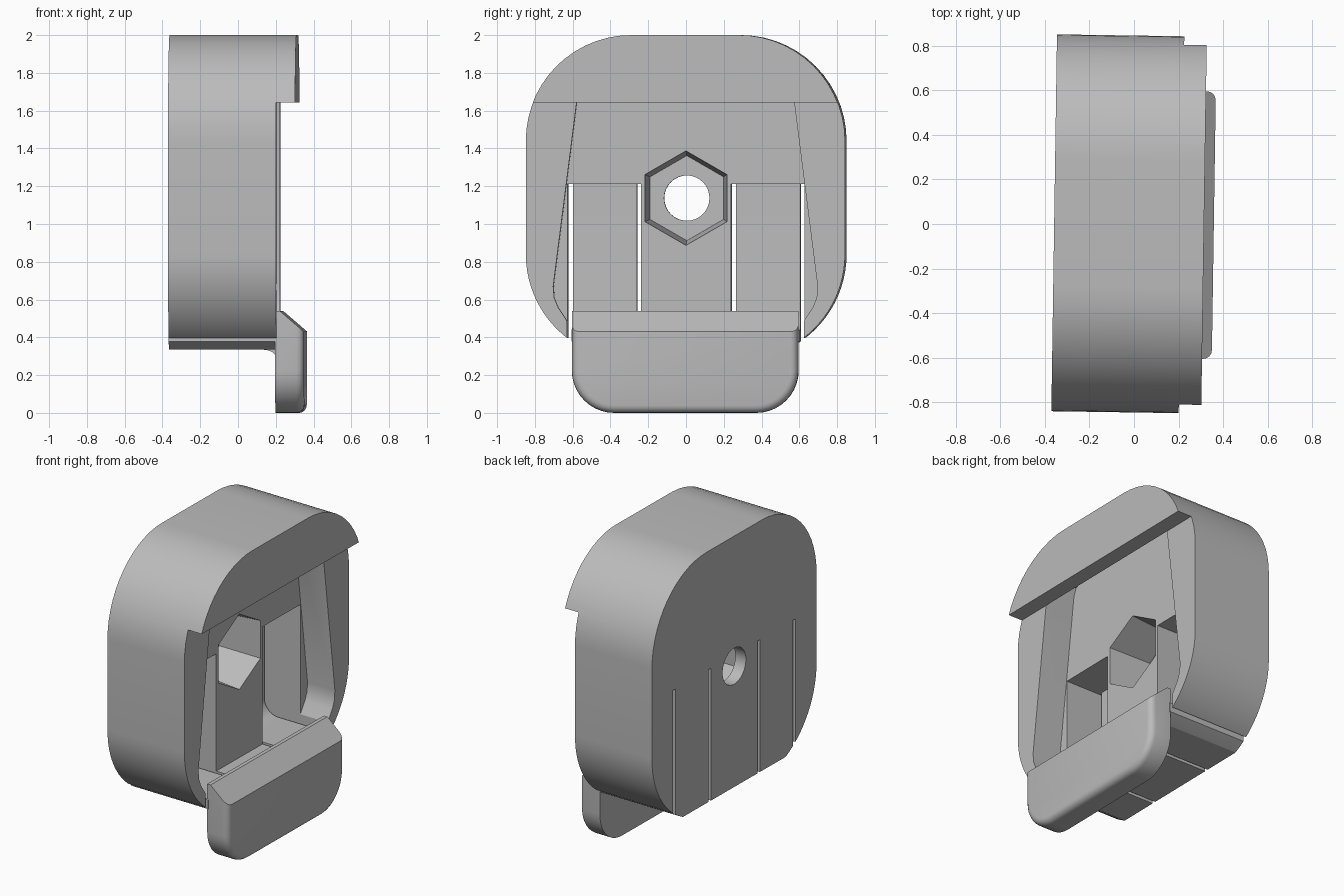
import bpy, bmesh, math
from mathutils import Vector, Matrix

if "Cube" in bpy.data.objects:
    bpy.data.objects.remove(bpy.data.objects["Cube"])

TILT = Matrix.Rotation(-0.015, 4, 'Z')   # whole piece sits slightly turned
BACK, FRONT, LIP, TAB = -0.358, 0.213, 0.314, 0.358
FLOOR, POCKET = 0.01, -0.24              # cavity depths
HOLE_Z, SLOT_TOP, SHELF, LIP_Z = 1.137, 1.213, 0.435, 1.642

grey = bpy.data.materials.new("plain grey")
grey.use_nodes = True
grey.diffuse_color = (0.5, 0.5, 0.5, 1)
grey.node_tree.nodes["Principled BSDF"].inputs["Base Color"].default_value = (0.5, 0.5, 0.5, 1)


def make_object(name, bm):
    bmesh.ops.recalc_face_normals(bm, faces=bm.faces)
    mesh = bpy.data.meshes.new(name)
    bm.to_mesh(mesh)
    bm.free()
    mesh.materials.append(grey)
    obj = bpy.data.objects.new(name, mesh)
    bpy.context.collection.objects.link(obj)
    return obj


def prism(points, a, b, axis='X', taper=1.0, pivot=(0, 0)):
    """Extrude a profile from a to b: (y, z) along x, or (x, z) along y."""
    bm = bmesh.new()
    rings = []
    for t, s in ((a, 1.0), (b, taper)):
        ring = []
        for u, v in points:
            u, v = pivot[0] + (u - pivot[0]) * s, pivot[1] + (v - pivot[1]) * s
            ring.append(bm.verts.new((t, u, v) if axis == 'X' else (u, t, v)))
        rings.append(ring)
        bm.faces.new(ring)
    for i in range(len(points)):
        j = (i + 1) % len(points)
        bm.faces.new((rings[0][i], rings[0][j], rings[1][j], rings[1][i]))
    bmesh.ops.recalc_face_normals(bm, faces=bm.faces)
    return bm


def arc(cy, cz, r, start, end, n=14):
    angles = [math.radians(start + (end - start) * i / n) for i in range(n + 1)]
    return [(cy + r * math.cos(t), cz + r * math.sin(t)) for t in angles]


def mirrored(half):
    """Close a right-hand half profile with its mirror image."""
    return half + [(-u, v) for u, v in reversed(half)]


def box(y0, y1, z0, z1):
    return [(y0, z0), (y1, z0), (y1, z1), (y0, z1)]


def circle(r, n, turn=0):
    return [(r * math.cos(turn + math.tau * i / n),
             HOLE_Z + r * math.sin(turn + math.tau * i / n)) for i in range(n)]


def cut(obj, bm):
    cutter = make_object("cutter", bm)
    cutter.hide_render = True
    mod = obj.modifiers.new("cut", 'BOOLEAN')
    mod.operation, mod.solver, mod.object = 'DIFFERENCE', 'EXACT', cutter
    bpy.context.view_layer.update()
    result = bpy.data.meshes.new_from_object(
        obj.evaluated_get(bpy.context.evaluated_depsgraph_get()))
    obj.modifiers.clear()
    obj.data = result
    bpy.data.objects.remove(cutter)


def slice_off(bm, point, normal):
    """Remove everything beyond a plane and cap the opening."""
    done = bmesh.ops.bisect_plane(
        bm, geom=bm.verts[:] + bm.edges[:] + bm.faces[:],
        plane_co=point, plane_no=Vector(normal).normalized(), clear_outer=True)
    edges = [g for g in done["geom_cut"] if isinstance(g, bmesh.types.BMEdge)]
    bmesh.ops.holes_fill(bm, edges=edges)


# housing: rounded block with a flat underside
low = math.degrees(math.asin(-0.505 / 0.56))
outline = mirrored(arc(0.285, 0.84, 0.56, low, 0) + arc(0.285, 1.44, 0.56, 0, 90))
housing = make_object("housing", prism(outline, BACK, LIP))

# leave the overhanging lip only at the top
cut(housing, prism(box(-1, 1, 0, LIP_Z), FRONT, 0.6))

# tapered front cavity, running up behind the lip
cavity = [(0.6, SHELF), (0.635, 0.5), (0.675, 0.56), (0.695, 0.61), (0.70, 0.67),
          (0.56, 1.77), (0.54, 1.82), (0.49, 1.84)]
cut(housing, prism(mirrored(cavity), FLOOR, FRONT))

# deep pockets over the side fingers, coved at the bottom
cove = arc(POCKET + 0.1, SHELF + 0.1, 0.1, 180, 270, 8)
pocket = cove + [(0.1, SHELF), (0.1, SLOT_TOP), (POCKET, SLOT_TOP)]
for side in (-1, 1):
    cut(housing, prism(pocket, side * 0.25, side * 0.615, 'Y'))

# through slots that free the fingers
for y in (-0.615, -0.25, 0.25, 0.615):
    cut(housing, prism(box(y - 0.012, y + 0.012, 0, SLOT_TOP), -0.6, 0.5))

# hexagonal nut recess and bolt hole
cut(housing, prism(circle(0.25, 6, math.pi / 6), FLOOR + 0.001, -0.28,
                   taper=0.9, pivot=(0, HOLE_Z)))
cut(housing, prism(circle(0.12, 32), -0.6, 0.1))

# pull tab: rounded plate with softened front rim and sloped top
half = arc(0.375, 0.225, 0.225, -90, 0, 10) + [(0.6, 0.7)]
bm = prism(mirrored(half), 0.205, TAB)
rim = [e for e in bm.edges if all(v.co.x > 0.3 for v in e.verts)]
bmesh.ops.bevel(bm, geom=rim, offset=0.04, segments=4, profile=0.5, affect='EDGES')
slice_off(bm, (0, 0, 0.54), (0, 0, 1))
slice_off(bm, (0.23, 0, 0.54), (0.11, 0, 0.128))
tab = make_object("pull_tab", bm)

# small cove joining the tab to the underside
web = make_object("tab_cove", prism(
    [(0.11, 0.337), (0.16, 0.333), (0.19, 0.322), (0.21, 0.3), (0.21, 0.4), (0.11, 0.4)],
    -0.48, 0.48, 'Y'))

for obj in (housing, tab, web):
    obj.data.transform(TILT)
    bpy.ops.object.select_all(action='DESELECT')
    obj.select_set(True)
    bpy.context.view_layer.objects.active = obj
    bpy.ops.object.shade_smooth_by_angle(angle=math.radians(25))
